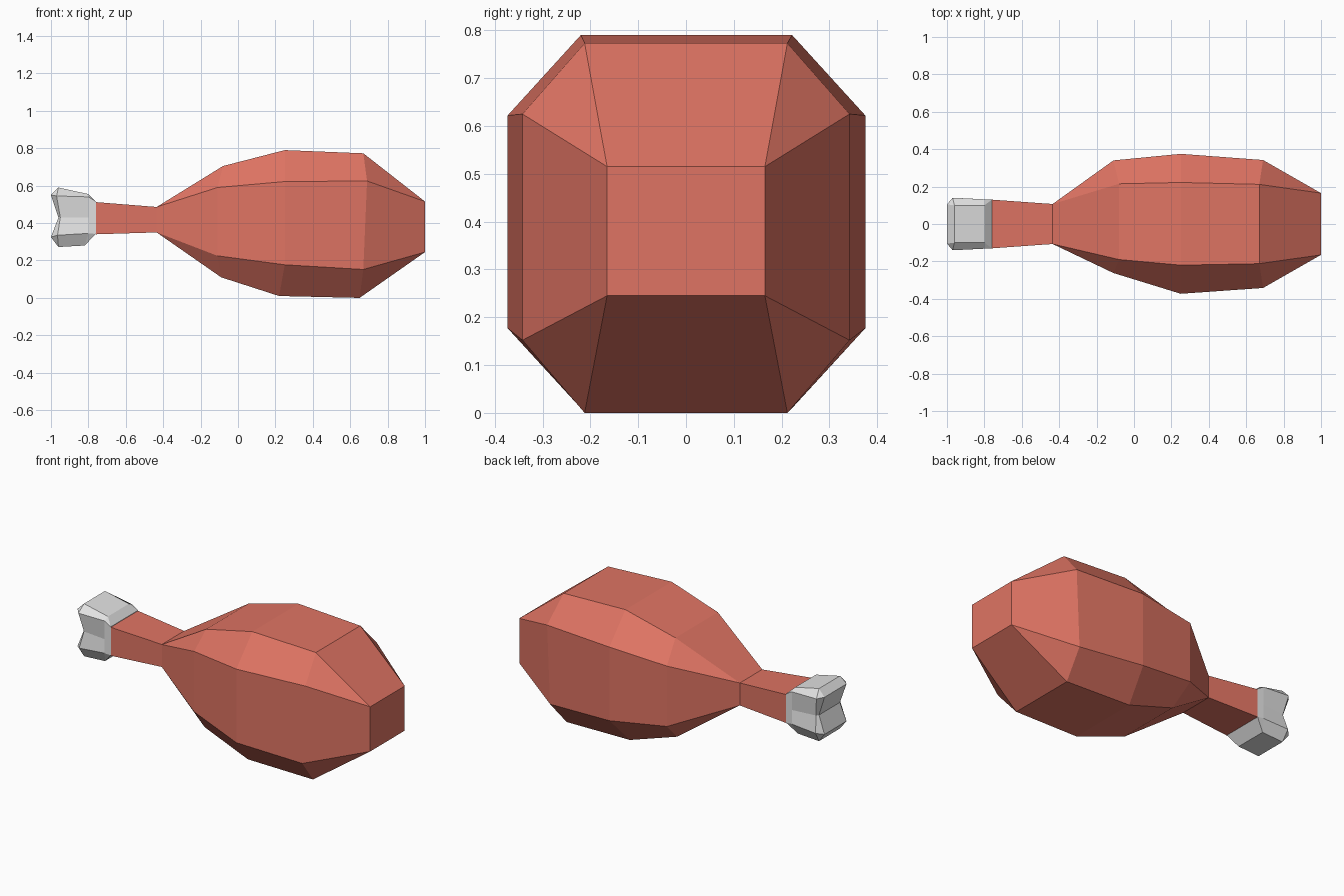
import bpy, bmesh

if "Cube" in bpy.data.objects:
    bpy.data.objects.remove(bpy.data.objects["Cube"])


def material(name, rgb):
    m = bpy.data.materials.new(name)
    m.diffuse_color = (*rgb, 1)
    m.use_nodes = True
    m.node_tree.nodes["Principled BSDF"].inputs["Base Color"].default_value = m.diffuse_color
    return m


def loft(name, rings, mat, caps, closed=True):
    """Bridge rings of equal length, add cap faces by index, merge repeated points."""
    bm = bmesh.new()
    vs = [[bm.verts.new(p) for p in r] for r in rings]
    n = len(rings[0])
    for a, b in zip(vs, vs[1:]):
        for i in range(n):
            j = (i + 1) % n
            bm.faces.new((a[i], a[j], b[j], b[i]))
    for ring in (vs[0], vs[-1]):
        for cap in caps:
            bm.faces.new([ring[i] for i in cap])
    bmesh.ops.remove_doubles(bm, verts=bm.verts, dist=1e-4)
    bmesh.ops.recalc_face_normals(bm, faces=bm.faces)
    me = bpy.data.meshes.new(name)
    bm.to_mesh(me)
    bm.free()
    me.materials.append(mat)
    ob = bpy.data.objects.new(name, me)
    bpy.context.collection.objects.link(ob)
    return ob


def octagon(top, upper, lower, bottom, back, front):
    """Eight-sided ring; levels are (x, z), back/front are (narrow, wide) y."""
    levels = [top, upper, lower, bottom]
    ys = [0, 1, 1, 0]
    ring = [(x, back[k], z) for (x, z), k in zip(levels, ys)]
    ring += [(x, -front[k], z) for (x, z), k in zip(levels[::-1], ys)]
    return ring


def rectangle(x, half, low, high):
    """Rectangle written as a collapsed octagon, so corners become triangles."""
    y = (half, half)
    return octagon((x, high), (x, high), (x, low), (x, low), y, y)


red = material("roast meat red", (0.74, 0.175, 0.125))
white = material("bone white", (0.76, 0.76, 0.76))

# Meat with its narrow shank
loft("meat", [
    rectangle(-0.76, 0.13, 0.34, 0.512),
    rectangle(-0.435, 0.107, 0.35, 0.486),
    octagon((-0.08, 0.705), (-0.11, 0.59), (-0.11, 0.225), (-0.09, 0.11),
            (0.215, 0.34), (0.19, 0.262)),
    octagon((0.25, 0.79), (0.25, 0.622), (0.25, 0.177), (0.22, 0.01),
            (0.222, 0.375), (0.22, 0.373)),
    octagon((0.67, 0.773), (0.69, 0.625), (0.67, 0.152), (0.65, 0.0),
            (0.212, 0.342), (0.212, 0.342)),
    rectangle(1.0, 0.165, 0.245, 0.515),
], red, [(0, 2, 4, 6)])

# Knuckle bone: notched profile (x, z, y half width) with chamfered sides
profile = [(-1, 0.55, 0.105), (-0.96, 0.59, 0.1), (-0.8, 0.555, 0.1),
           (-0.76, 0.515, 0.13), (-0.76, 0.43, 0.13), (-0.76, 0.342, 0.13),
           (-0.82, 0.28, 0.1), (-0.96, 0.272, 0.1), (-1, 0.325, 0.105),
           (-0.96, 0.43, 0.1)]
a, b, c, d = (-0.97, 0.545, 0.14), (-0.8, 0.54, 0.132), (-0.8, 0.345, 0.132), (-0.965, 0.335, 0.14)
side = [a, a, b, b, (-0.8, 0.43, 0.132), c, c, d, d, (-0.95, 0.43, 0.115)]
loft("bone", [[(x, s * y, z) for x, z, y in p]
              for s, p in ((-1, side), (-1, profile), (1, profile), (1, side))],
     white, [(0, 2, 4, 9), (9, 4, 5, 7)])
